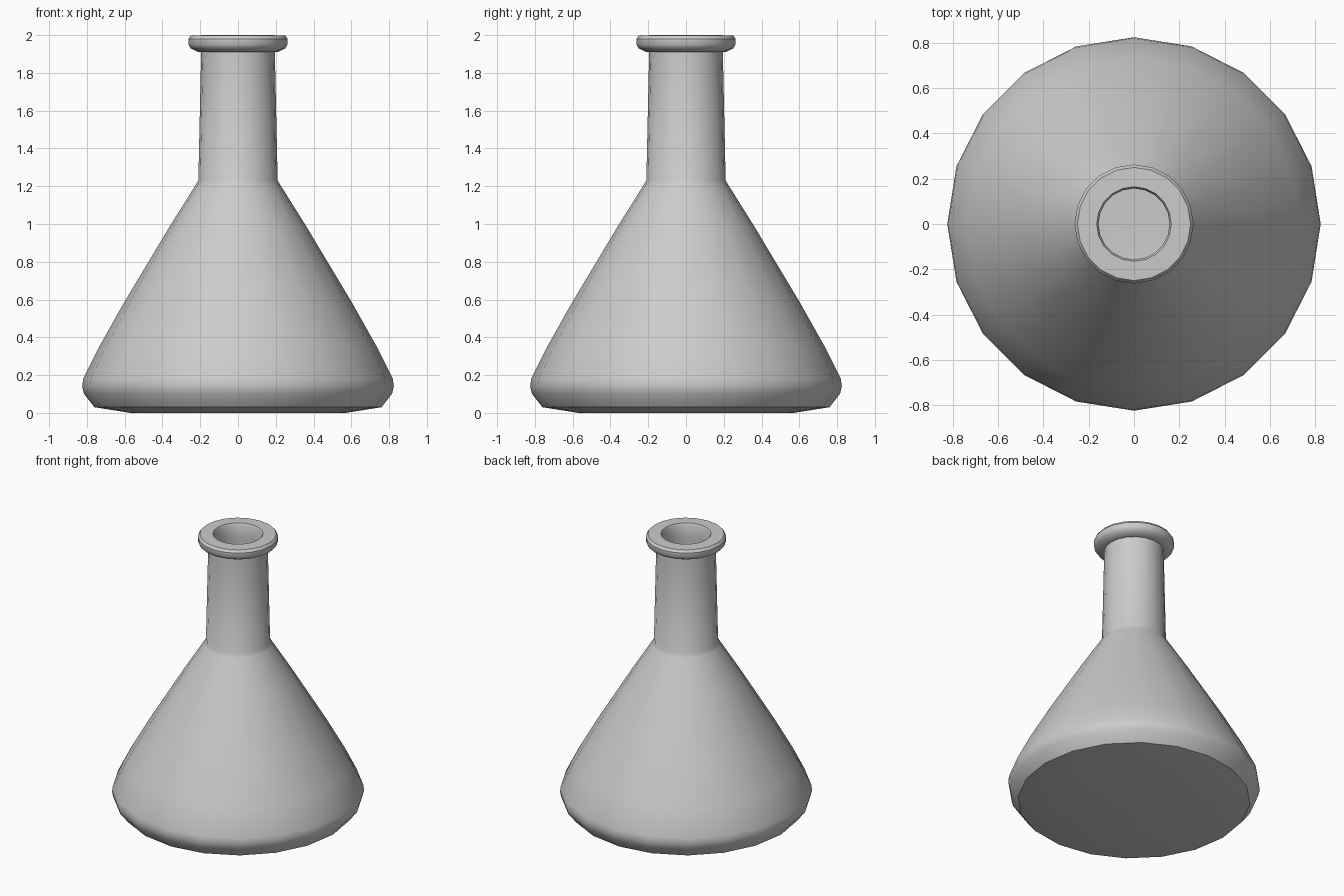
import bpy, bmesh, math

if "Cube" in bpy.data.objects:
    bpy.data.objects.remove(bpy.data.objects["Cube"])

SIDES = 20

# Closed wall profile (radius, height): outside going up, over the lip, inside going down
OUTER = [(0, 0), (0.57, 0), (0.76, 0.03), (0.815, 0.10), (0.825, 0.14), (0.82, 0.18),
         (0.735, 0.35), (0.60, 0.59), (0.36, 0.99), (0.225, 1.205), (0.21, 1.23), (0.195, 1.91)]
LIP = [(0.21, 1.91), (0.25, 1.93), (0.263, 1.95), (0.263, 1.98), (0.25, 1.998), (0.165, 2.0)]
INNER = [(0.157, 1.985), (0.157, 1.90), (0.175, 1.22), (0.33, 0.97), (0.57, 0.57),
         (0.70, 0.34), (0.78, 0.17), (0.74, 0.06), (0.57, 0.035), (0, 0.035)]


def lathe(name, profile):
    bm = bmesh.new()
    verts = [bm.verts.new((r, 0, z)) for r, z in profile]
    edges = [bm.edges.new(pair) for pair in zip(verts, verts[1:])]
    bmesh.ops.spin(bm, geom=verts + edges, cent=(0, 0, 0), axis=(0, 0, 1),
                   angle=math.tau, steps=SIDES, use_merge=False)
    bmesh.ops.remove_doubles(bm, verts=bm.verts, dist=1e-4)
    bmesh.ops.recalc_face_normals(bm, faces=bm.faces)
    mesh = bpy.data.meshes.new(name)
    bm.to_mesh(mesh)
    bm.free()
    obj = bpy.data.objects.new(name, mesh)
    bpy.context.collection.objects.link(obj)
    return obj


# Conical flask with neck, rolled lip and hollow inside
flask = lathe("conical_flask", OUTER + LIP + INNER)
bpy.context.view_layer.objects.active = flask
flask.select_set(True)
bpy.ops.object.shade_smooth_by_angle(angle=math.radians(35))
